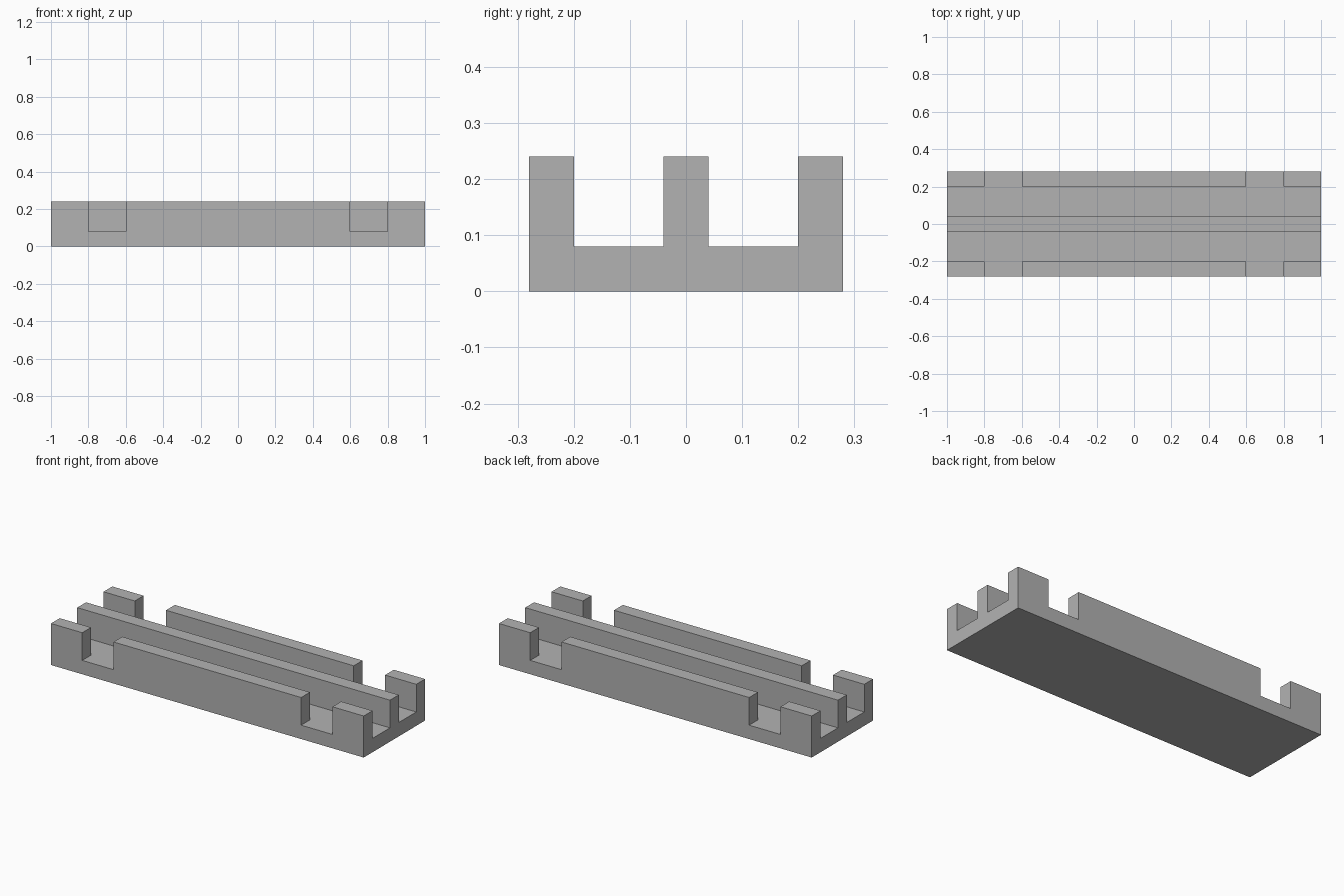
import bpy
import bmesh
import math

cube = bpy.data.objects.get("Cube")
if cube:
    bpy.data.objects.remove(cube, do_unlink=True)

# Main dimensions
BASE_H, TOTAL_H = 0.08, 0.24
X_CUTS = [-1, -0.8, -0.6, 0.6, 0.8, 1]
Y_CUTS = [-0.28, -0.2, -0.04, 0.04, 0.2, 0.28]

grey = bpy.data.materials.new("plain grey")
grey.use_nodes = True
grey.diffuse_color = (0.448, 0.448, 0.448, 1)
grey.node_tree.nodes["Principled BSDF"].inputs["Base Color"].default_value = grey.diffuse_color


def is_wall(x, y):
    """Centre rib runs the full length; outer walls have a notch near each end."""
    notch = 0.6 < abs(x) < 0.8
    return abs(y) < 0.04 or (abs(y) > 0.2 and not notch)


def raise_faces(bm, faces, height):
    """Extrude faces straight up and return the new top faces."""
    new = bmesh.ops.extrude_face_region(bm, geom=faces)["geom"]
    verts = [g for g in new if isinstance(g, bmesh.types.BMVert)]
    bmesh.ops.translate(bm, verts=verts, vec=(0, 0, height))
    return [g for g in new if isinstance(g, bmesh.types.BMFace)]


# Floor plan divided along the wall and notch lines
bm = bmesh.new()
plan = [[bm.verts.new((x, y, 0)) for y in Y_CUTS] for x in X_CUTS]
for a, b in zip(plan, plan[1:]):
    for j in range(len(Y_CUTS) - 1):
        bm.faces.new((a[j], b[j], b[j + 1], a[j + 1]))

# Base slab: keep the plan as the underside
bottom = bmesh.ops.duplicate(bm, geom=bm.faces[:])["geom"]
top = raise_faces(bm, [f for f in bottom if isinstance(f, bmesh.types.BMFace)], BASE_H)
bmesh.ops.remove_doubles(bm, verts=bm.verts[:], dist=0.0001)

# Centre rib and notched outer walls
top = [f for f in bm.faces if f.calc_center_median().z > BASE_H - 0.001]
walls = [f for f in top if is_wall(*f.calc_center_median().xy)]
raise_faces(bm, walls, TOTAL_H - BASE_H)

# Merge coplanar faces into clean flat panels
bmesh.ops.recalc_face_normals(bm, faces=bm.faces[:])
bmesh.ops.dissolve_limit(bm, angle_limit=math.radians(1),
                         verts=bm.verts[:], edges=bm.edges[:])
mesh = bpy.data.meshes.new("channel_tray")
bm.to_mesh(mesh)
bm.free()
mesh.materials.append(grey)
bpy.context.collection.objects.link(bpy.data.objects.new("channel_tray", mesh))
